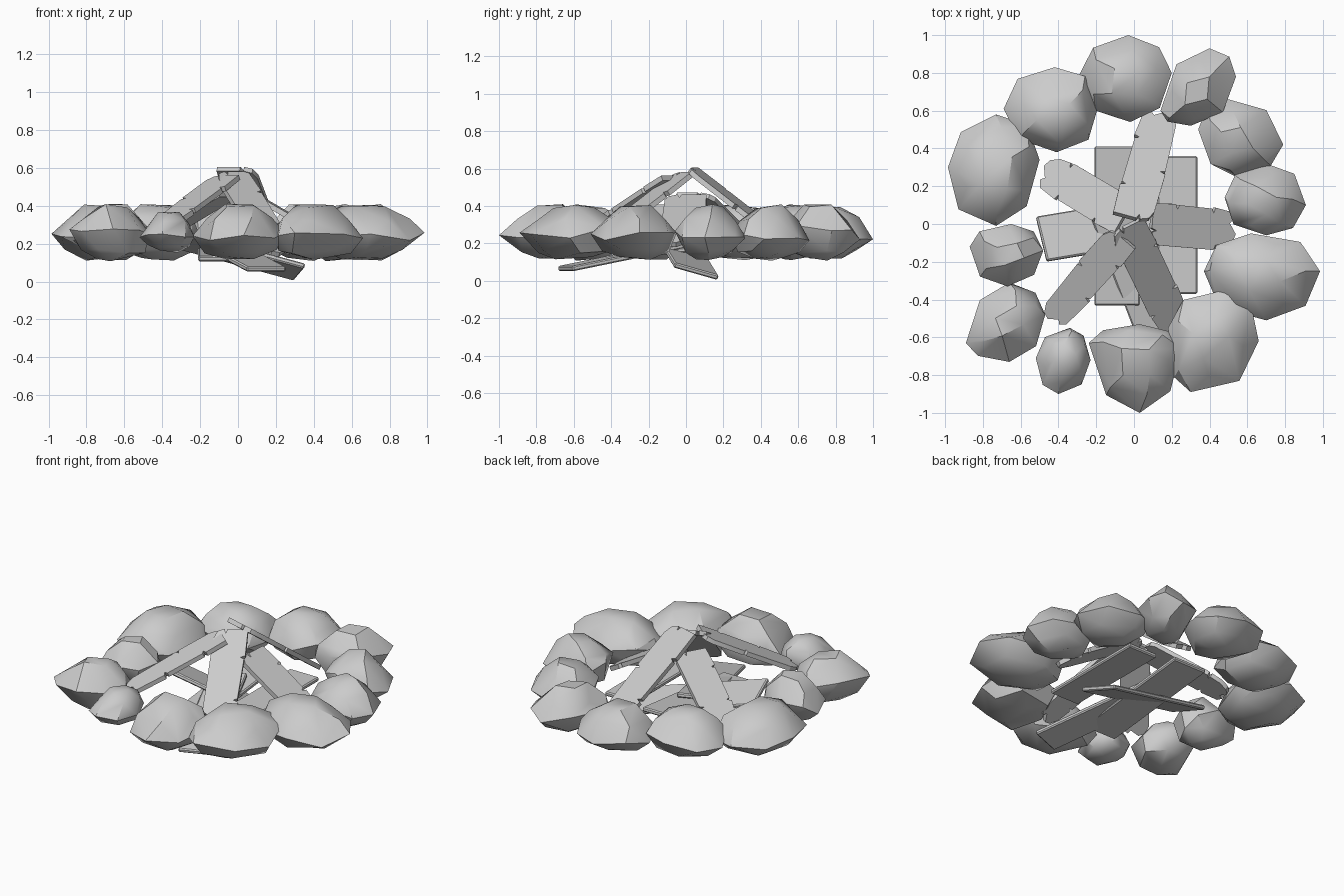
import bpy, bmesh, math, random
from mathutils import Vector, Matrix

if "Cube" in bpy.data.objects:
    bpy.data.objects.remove(bpy.data.objects["Cube"])

random.seed(7)


def finish(bm, name, angle):
    bmesh.ops.recalc_face_normals(bm, faces=bm.faces)
    me = bpy.data.meshes.new(name)
    bm.to_mesh(me)
    bm.free()
    ob = bpy.data.objects.new(name, me)
    bpy.context.collection.objects.link(ob)
    bpy.ops.object.select_all(action='DESELECT')
    ob.select_set(True)
    bpy.context.view_layer.objects.active = ob
    bpy.ops.object.shade_smooth_by_angle(angle=math.radians(angle))
    return ob


def rock(name, left, top, right, bottom, z0=0.125, z1=0.41):
    """Faceted stone: hull of stacked rings around the four outline extremes."""
    ext = [Vector(p) for p in (left, top, right, bottom)]
    lo = Vector((left[0], bottom[1]))
    hi = Vector((right[0], top[1]))
    corners = [Vector((lo.x, hi.y)), hi, Vector((hi.x, lo.y)), lo]
    c = (lo + hi) / 2
    ring = []
    for i in range(4):
        a, b = ext[i], ext[(i + 1) % 4]
        mid = a.lerp(b, random.uniform(0.42, 0.58)).lerp(corners[i], random.uniform(0.38, 0.5))
        ring += [a, mid]
    h = z1 - z0
    inward = -c.normalized() * 0.02
    bm = bmesh.new()
    for p in ring:
        bm.verts.new((*p, z0 + h * random.uniform(0.32, 0.6)))
    # rings: scale, relative height, point count
    for s, z, n in ((0.82, 0.74, 6), (0.42, 0.98, 4), (0.8, 0.14, 6), (0.4, 0.0, 4)):
        off = random.random()
        for k in range(n):
            u = ((k + off) / n * 8) % 8
            i = int(u)
            p = ring[i].lerp(ring[(i + 1) % 8], u - i)
            q = c + (p - c) * s * random.uniform(0.93, 1.05) + inward
            bm.verts.new((*q, z0 + h * z + random.uniform(-0.018, 0.006)))
    res = bmesh.ops.convex_hull(bm, input=bm.verts)
    junk = {g for g in res['geom_interior'] if isinstance(g, bmesh.types.BMVert)}
    bmesh.ops.delete(bm, geom=list(junk), context='VERTS')
    bmesh.ops.dissolve_limit(bm, angle_limit=math.radians(9), verts=bm.verts, edges=bm.edges)
    return finish(bm, name, 35)


def frame(a, b, roll):
    d = (b - a).normalized()
    s = d.cross(Vector((0, 0, 1))).normalized()
    n = s.cross(d)
    r = math.radians(roll)
    s2 = s * math.cos(r) + n * math.sin(r)
    m = Matrix((d, s2, d.cross(s2))).transposed().to_4x4()
    m.translation = a
    return m


def plank(name, a, b, width, roll=0, worn=False):
    """Board from end centre a to end centre b; worn boards get notches and ragged ends."""
    a, b = Vector(a), Vector(b)
    L, w, t = (b - a).length, width / 2, 0.028
    J = random.uniform
    if worn:
        n1, n2, n3 = J(.2, .3) * L, J(.62, .72) * L, J(.4, .8) * L
        pts = [(0, -w), (n1, -w - .005), (n1 + .012, -w + .022), (n1 + .022, -w),
               (n2, -w + .006), (n2 + .012, -w + .03), (n2 + .022, -w),
               (L - .03, -w + .015), (L - .005, -w * .5), (L - .025, -w * .3),
               (L + .015, w * .2), (L, w * .6), (L - .05, w - .01),
               (n3 + .02, w), (n3 + .01, w - .025), (n3, w + .004),
               (.1 * L, w), (.02, w - .02), (.0, w * .4), (.03, w * .3), (0, w * .2)]
    else:
        pts = [(0, -w), (L, -w), (L, w), (0, w)]
    bm = bmesh.new()
    face = bm.faces.new([bm.verts.new((x, y, -t / 2)) for x, y in pts])
    ext = bmesh.ops.extrude_face_region(bm, geom=[face])
    top = [g for g in ext['geom'] if isinstance(g, bmesh.types.BMVert)]
    bmesh.ops.translate(bm, verts=top, vec=(0, 0, t))
    if not worn:
        bmesh.ops.bevel(bm, geom=bm.edges[:], offset=0.007, segments=1, affect='EDGES')
    bm.transform(frame(a, b, roll))
    return finish(bm, name, 25)


# ring of stones: left, top, right, bottom extremes seen from above
stones = [
    ((-.29, .79), (-.03, 1.0), (.20, .80), (-.02, .54)),
    ((.14, .60), (.40, .93), (.54, .78), (.30, .52)),
    ((.34, .50), (.50, .66), (.79, .42), (.54, .25)),
    ((.48, .14), (.70, .32), (.91, .10), (.70, -.06)),
    ((.37, -.25), (.62, -.05), (.985, -.25), (.70, -.51)),
    ((.18, -.55), (.52, -.34), (.66, -.62), (.30, -.89)),
    ((-.24, -.63), (.03, -.53), (.25, -.66), (.03, -1.0)),
    ((-.52, -.71), (-.34, -.55), (-.23, -.72), (-.40, -.90)),
    ((-.89, -.63), (-.66, -.31), (-.47, -.48), (-.66, -.73)),
    ((-.87, -.12), (-.65, 0), (-.48, -.14), (-.67, -.33)),
    ((-.985, .30), (-.73, .58), (-.50, .34), (-.73, -.01)),
    ((-.69, .61), (-.42, .83), (-.19, .62), (-.41, .38)),
]
for i, s in enumerate(stones):
    if i == 7:  # the small stone
        rock(f"stone_{i + 1}", *s, 0.17, 0.37)
    else:
        rock(f"stone_{i + 1}", *s)

# worn boards leaning together at the peak
plank("leaning_board_back", (-.01, .03, .595), (.14, .58, .17), .21, worn=True)
plank("leaning_board_front", (-.04, -.01, .57), (.23, -.55, .15), .20, worn=True)
plank("leaning_board_front_left", (-.06, -.07, .55), (-.43, -.50, .27), .18, worn=True)
plank("leaning_board_left", (-.05, .04, .46), (-.47, .28, .21), .21, worn=True)
plank("leaning_board_right", (.09, .0, .45), (.52, -.03, .20), .22, worn=True)

# plain boards laid underneath
plank("base_board_left", (-.09, -.43, .12), (-.09, .41, .21), .24)
plank("base_board_right", (.23, -.37, .21), (.23, .36, .21), .21)
plank("base_board_cross", (-.49, -.08, .27), (.325, .055, .05), .25, roll=16)
plank("base_board_front", (-.14, .11, .22), (.15, -.645, .065), .22)
